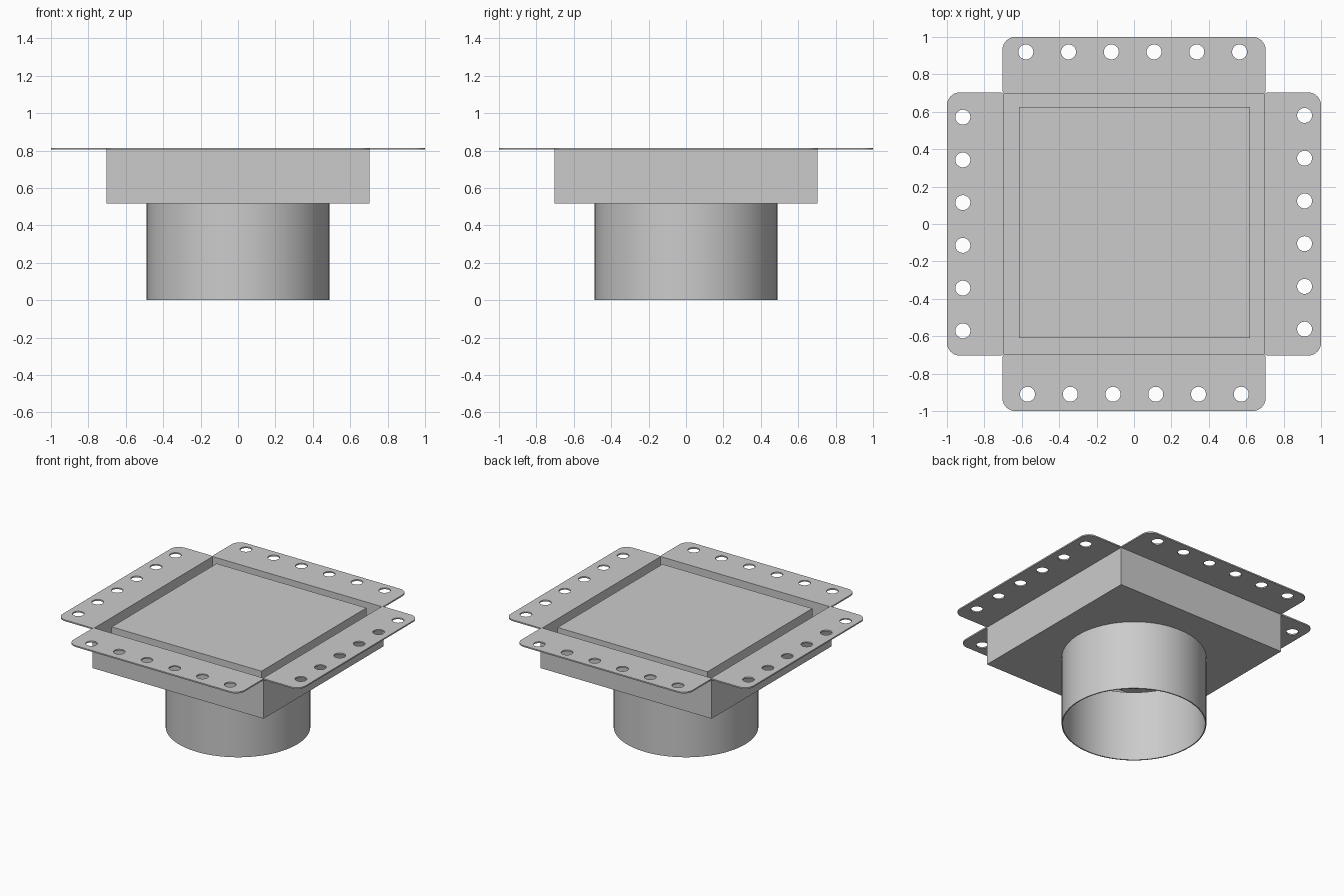
import bpy
from math import sin, cos, pi, radians

if "Cube" in bpy.data.objects:
    bpy.data.objects.remove(bpy.data.objects["Cube"])


def circle(x, y, r, n=32):
    return [(x + r * cos(2 * pi * i / n), y + r * sin(2 * pi * i / n)) for i in range(n)]


def square(h, x=0, y=0):
    return [(x - h, y - h), (x + h, y - h), (x + h, y + h), (x - h, y + h)]


def plate(name, loops, z0, z1):
    """Outline plus hole loops, filled and extruded from z0 to z1."""
    cu = bpy.data.curves.new(name, 'CURVE')
    cu.dimensions = '2D'
    cu.fill_mode = 'BOTH'
    cu.extrude = (z1 - z0) / 2
    for loop in loops:
        sp = cu.splines.new('POLY')
        sp.points.add(len(loop) - 1)
        for p, (x, y) in zip(sp.points, loop):
            p.co = (x, y, 0, 1)
        sp.use_cyclic_u = True
    ob = bpy.data.objects.new(name, cu)
    ob.location.z = (z0 + z1) / 2
    bpy.context.collection.objects.link(ob)
    bpy.ops.object.select_all(action='DESELECT')
    ob.select_set(True)
    bpy.context.view_layer.objects.active = ob
    bpy.ops.object.convert(target='MESH')
    bpy.ops.object.shade_smooth_by_angle(angle=radians(30))
    return bpy.context.object


TOP, FLOOR, BOX, WALL = 0.815, 0.517, 0.704, 0.008

# outlet pipe
plate("outlet_pipe", [circle(0, 0, 0.488, 96), circle(0, 0, 0.48, 96)], 0, FLOOR + WALL)

# drain box: floor with outlet hole, and four walls
plate("box_floor", [square(BOX), circle(0, 0, 0.48, 96)], FLOOR, FLOOR + WALL)
plate("box_walls", [square(BOX), square(BOX - WALL)], FLOOR, TOP)

# loose cover block inside the box
plate("cover", [square(0.617, 0.003, 0.008)], 0.68, TOP - 0.003)

# four flanges with rounded outer corners and a row of six holes
R = 0.07
outline = [(-BOX + 0.008, BOX - WALL), (BOX - 0.008, BOX - WALL), (BOX, BOX + 0.008)]
for cx, a0 in ((BOX - R, 0), (-BOX + R, pi / 2)):
    for i in range(9):
        a = a0 + i * pi / 16
        outline.append((cx + R * cos(a), 1 - R + R * sin(a)))
outline.append((-BOX, BOX + 0.008))
# name, turn, hole row shift, hole row distance
for name, turn, shift, dist in (("back", 0, -0.007, 0.92), ("left", 90, 0, 0.915),
                                ("front", 180, -0.002, 0.91), ("right", 270, -0.009, 0.912)):
    holes = [circle((i - 2.5) * 0.2285 + shift, dist, 0.04) for i in range(6)]
    flange = plate(name + "_flange", [outline] + holes, TOP - 0.01, TOP)
    flange.rotation_euler.z = radians(turn)
